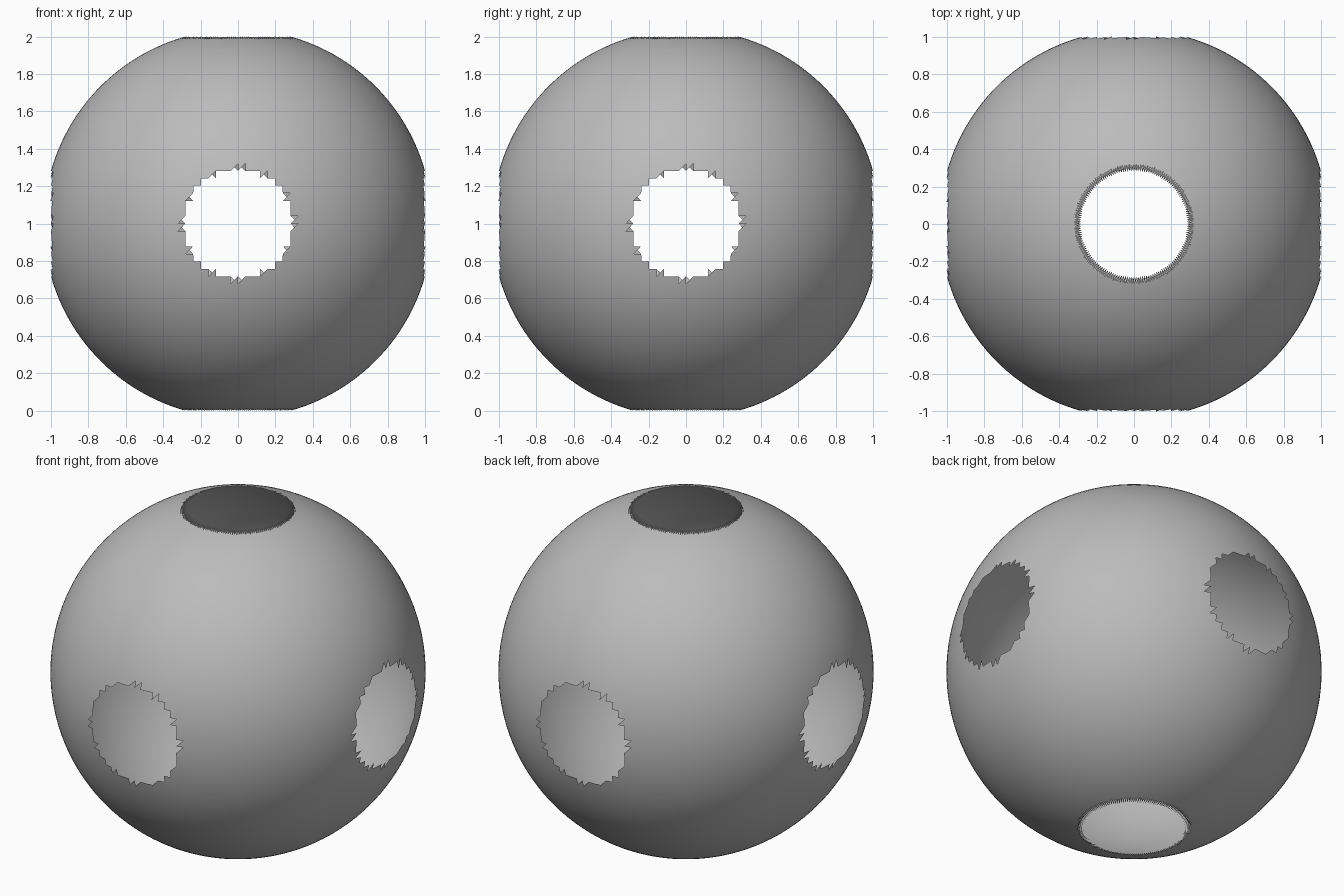
import bpy
import bmesh
from math import sin, cos, pi
from mathutils import Vector

cube = bpy.data.objects.get("Cube")
if cube:
    bpy.data.objects.remove(cube, do_unlink=True)

SEGMENTS, RINGS = 160, 80
STEP = pi / RINGS
RADIUS = 1 / cos(7 * STEP)      # the cut openings touch the two-unit box
HOLE_ANGLE = 7.4 * STEP
CENTRE = Vector((0, 0, 1))

# Plain grey material
grey = bpy.data.materials.new("plain_grey")
grey.use_nodes = True
colour = (0.5, 0.5, 0.5, 1)
grey.diffuse_color = colour
grey.node_tree.nodes["Principled BSDF"].inputs["Base Color"].default_value = colour


def in_hole(corners):
    """True when a triangle's middle lies close to one of the six axes."""
    middle = sum((v.co - CENTRE for v in corners), Vector()).normalized()
    return max(abs(c) for c in middle) > cos(HOLE_ANGLE)


# Thin triangulated sphere; the polar rings fall inside the openings
bm = bmesh.new()
grid = []
for r in range(1, RINGS):
    ring = []
    for s in range(SEGMENTS):
        polar, turn = r * STEP, 2 * pi * s / SEGMENTS
        direction = Vector((sin(polar) * cos(turn), sin(polar) * sin(turn), cos(polar)))
        ring.append(bm.verts.new(CENTRE + RADIUS * direction))
    grid.append(ring)

# Skip the triangles in the six openings, leaving toothed rims
for upper, lower in zip(grid, grid[1:]):
    for s in range(SEGMENTS):
        n = (s + 1) % SEGMENTS
        for corners in ((lower[s], lower[n], upper[n]), (lower[s], upper[n], upper[s])):
            if not in_hole(corners):
                bm.faces.new(corners).smooth = True

bmesh.ops.delete(bm, geom=[v for v in bm.verts if not v.link_faces], context='VERTS')

mesh = bpy.data.meshes.new("hollow_sphere")
bm.to_mesh(mesh)
bm.free()
mesh.materials.append(grey)
bpy.context.collection.objects.link(bpy.data.objects.new("hollow_sphere", mesh))
